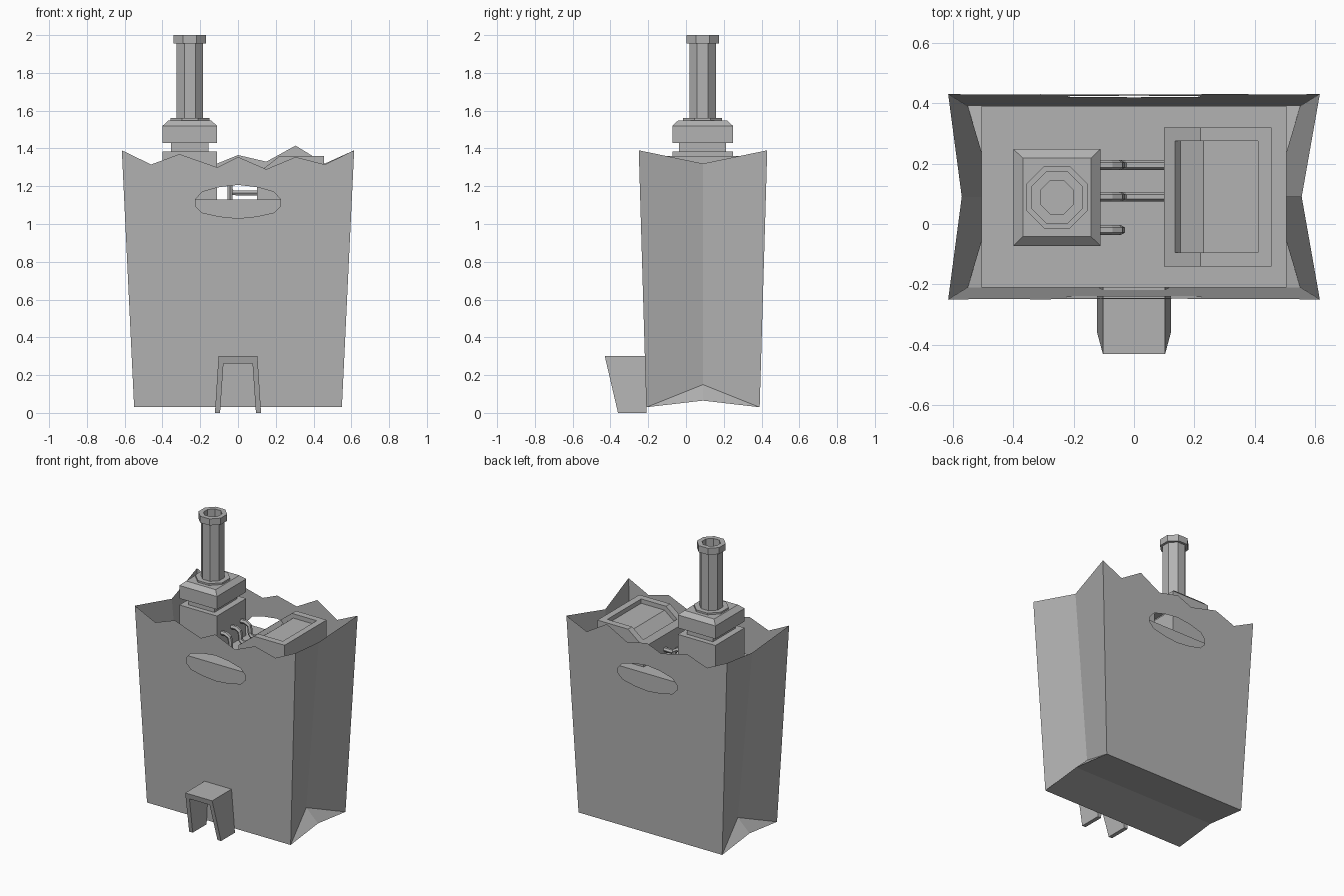
import bpy, bmesh, math
from mathutils import Vector

cube = bpy.data.objects.get("Cube")
if cube:
    bpy.data.objects.remove(cube, do_unlink=True)

GRAY = (0.45, 0.45, 0.45, 1)
gray = bpy.data.materials.new("plain gray")
gray.use_nodes = True
gray.diffuse_color = GRAY
gray.node_tree.nodes["Principled BSDF"].inputs["Base Color"].default_value = GRAY


def finish(name, bm, weld=True):
    if weld:
        bmesh.ops.remove_doubles(bm, verts=bm.verts, dist=0.0005)
    bmesh.ops.recalc_face_normals(bm, faces=bm.faces)
    mesh = bpy.data.meshes.new(name)
    bm.to_mesh(mesh)
    bm.free()
    mesh.materials.append(gray)
    ob = bpy.data.objects.new(name, mesh)
    bpy.context.collection.objects.link(ob)
    return ob


def poly(bm, pts):
    return bm.faces.new([bm.verts.new(p) for p in pts])


def loft(name, rings, close=False):
    """Skin a list of equal rings; cap the ends, or join last to first."""
    bm = bmesh.new()
    loops = [[bm.verts.new(p) for p in r] for r in rings]
    pairs = list(zip(loops, loops[1:]))
    if close:
        pairs.append((loops[-1], loops[0]))
    else:
        bm.faces.new(loops[0])
        bm.faces.new(loops[-1])
    n = len(loops[0])
    for a, b in pairs:
        for i in range(n):
            j = (i + 1) % n
            bm.faces.new((a[i], a[j], b[j], b[i]))
    return finish(name, bm, False)


def rect(cx, cy, hx, hy, z):
    return [(cx + sx * hx, cy + sy * hy, z) for sx, sy in ((-1, -1), (1, -1), (1, 1), (-1, 1))]


def octagon(cx, cy, r, z):
    """Octagon with flats on the axes; r is the distance to a flat."""
    R = r / math.cos(math.pi / 8)
    return [(cx + R * math.cos((i + .5) * math.pi / 4),
             cy + R * math.sin((i + .5) * math.pi / 4), z) for i in range(8)]


# Paper bag: torn-edged front and back panels with handle holes
MID = 0.09
bag = bmesh.new()
FRONT_RIM = [(-.615, 1.39), (-.46, 1.315), (-.31, 1.37), (-.11, 1.30), (0, 1.355),
             (.15, 1.29), (.305, 1.355), (.46, 1.315), (.615, 1.39)]
BACK_RIM = [(-.615, 1.39), (-.46, 1.315), (-.31, 1.37), (-.11, 1.32), (0, 1.365),
            (.15, 1.33), (.305, 1.415), (.46, 1.32), (.615, 1.39)]
HOLE = [(0, 1.03), (.1, 1.04), (.19, 1.06), (.225, 1.095), (.225, 1.13),
        (.19, 1.17), (.1, 1.195), (0, 1.207)]


def panel_y(side, z):
    return MID + side * (.30 + .04 * (z - .03) / 1.36)


for side, rim in ((-1, FRONT_RIM), (1, BACK_RIM)):
    for s in (-1, 1):
        half = [p for p in rim if p[0] * s >= 0]
        half.sort(key=lambda p: -abs(p[0]))
        outline = [(0, .03), (s * .55, .03)] + half + [(s * x, z) for x, z in reversed(HOLE)]
        poly(bag, [(x, panel_y(side, z), z) for x, z in outline])

# Folded gussets at the ends and the creased floor
for s, top_x in ((-1, .57), (1, .555)):
    peak = (s * .46, MID, .15)
    floor_mid = (s * .55, MID, .065)
    top_mid = (s * top_x, MID, 1.32)
    for side in (-1, 1):
        corner = (s * .55, panel_y(side, .03), .03)
        top = (s * .615, panel_y(side, 1.39), 1.39)
        poly(bag, [corner, peak, top_mid, top])
        poly(bag, [corner, floor_mid, peak])
for side in (-1, 1):
    y = panel_y(side, .03)
    poly(bag, [(-.55, y, .03), (0, y, .03), (.55, y, .03), (.55, MID, .065), (-.55, MID, .065)])
finish("paper_bag", bag)

# Filling block that carries the parts inside the bag
loft("bag_filling", [rect(0, MID, .505, .3, .8), rect(0, MID, .505, .3, 1.13)])

# Tower: base, neck, chamfered cap, pipe collar
TX, TY = -.255, .088
loft("tower_base", [rect(TX, TY, .144, .16, 1.12), rect(TX, TY, .144, .16, 1.385)])
loft("tower_neck", [rect(TX, TY, .1, .125, 1.38), rect(TX, TY, .1, .125, 1.435)])
loft("tower_cap", [rect(TX, TY, .144, .16, 1.43), rect(TX, TY, .144, .16, 1.52),
                   rect(TX, TY, .113, .13, 1.548)])
loft("pipe_collar", [octagon(TX, TY, .103, 1.54), octagon(TX, TY, .103, 1.56)])

# Hollow octagonal pipe with a wider lip
loft("pipe", [octagon(TX, TY, r, z) for r, z in
              ((.055, 1.56), (.07, 1.56), (.07, 1.955), (.086, 1.955),
               (.086, 2.0), (.055, 2.0))], close=True)

# Console: box with one sloped side and a recessed tray wrapping over it
profile = [(.1, 1.12), (.455, 1.12), (.455, 1.36), (.22, 1.36), (.1, 1.265)]
console = loft("console", [[(x, y, z) for x, z in profile] for y in (-.14, .32)])
bm = bmesh.new()
bm.from_mesh(console.data)
bm.normal_update()
tops = [f for f in bm.faces if f.normal.z > .5]
bmesh.ops.inset_region(bm, faces=tops, thickness=.045, use_even_offset=True)
bmesh.ops.inset_region(bm, faces=tops, thickness=.0, depth=-.03, use_even_offset=True)
bm.to_mesh(console.data)
bm.free()

# Hoses: two run on to the console, one drops into the filling
BEND = [(-.13, 1.25), (-.075, 1.25), (-.05, 1.235), (-.043, 1.2)]
for name, y, end in (("back_hose", .195, [(-.043, 1.18), (-.03, 1.165), (.12, 1.165)]),
                     ("middle_hose", .09, [(-.043, 1.18), (-.03, 1.165), (.12, 1.165)]),
                     ("front_hose", -.02, [(-.043, 1.12)])):
    curve = bpy.data.curves.new(name, 'CURVE')
    curve.dimensions = '3D'
    curve.bevel_depth = .016
    curve.bevel_resolution = 1
    curve.use_fill_caps = True
    path = BEND + end
    spline = curve.splines.new('POLY')
    spline.points.add(len(path) - 1)
    for p, (x, z) in zip(spline.points, path):
        p.co = (x, y, z, 1)
    spline.use_smooth = False
    curve.materials.append(gray)
    bpy.context.collection.objects.link(bpy.data.objects.new(name, curve))

# Arched spout at the foot of the front panel
ARCH = [(-.122, 0), (-.103, .3), (.103, .3), (.122, 0),
        (.095, 0), (.077, .262), (-.077, .262), (-.095, 0)]
front = [(x, -.36 - .07 * z / .3, z) for x, z in ARCH]
back = [(x, -.208, z) for x, z in ARCH]
loft("front_spout", [front, back])
